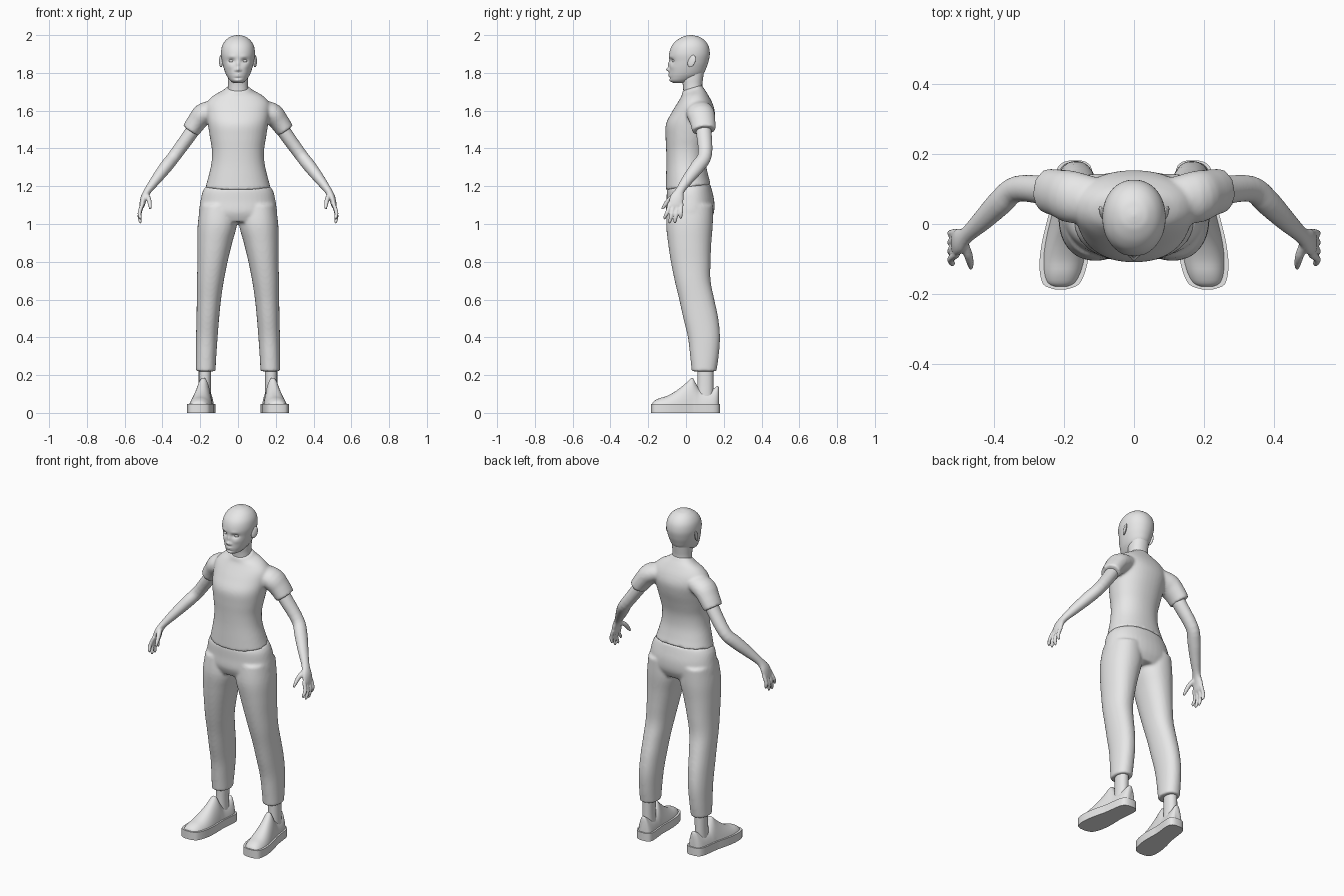
import bpy, bmesh, math
from mathutils import Vector

GREY = bpy.data.materials.new("plain_grey")
GREY.diffuse_color = (0.8, 0.8, 0.8, 1)


def smooth_rows(rows, steps):
    """Catmull-Rom interpolation through rows of numbers."""
    out = []
    for i in range(len(rows) - 1):
        a, b, c, d = (rows[max(i - 1, 0)], rows[i], rows[i + 1],
                      rows[min(i + 2, len(rows) - 1)])
        for k in range(steps):
            t = k / steps
            out.append([0.5 * (2 * q + (r - p) * t + (2 * p - 5 * q + 4 * r - s) * t * t
                               + (3 * q - p - 3 * r + s) * t ** 3)
                        for p, q, r, s in zip(a, b, c, d)])
    return out + [list(rows[-1])]


def oval(n, power=2.2):
    pts = []
    for k in range(n):
        c, s = math.cos(2 * math.pi * k / n), math.sin(2 * math.pi * k / n)
        pts.append((math.copysign(abs(c) ** (2 / power), c),
                    math.copysign(abs(s) ** (2 / power), s)))
    return pts


def skin(bm, rings, side=1):
    """Closed skin over a stack of rings; side=-1 mirrors it in x."""
    vs = [[bm.verts.new((p[0] * side, p[1], p[2])) for p in r] for r in rings]
    n = len(vs[0])
    for a, b in zip(vs, vs[1:]):
        for k in range(n):
            bm.faces.new((a[k], a[(k + 1) % n], b[(k + 1) % n], b[k]))
    bm.faces.new(vs[0][::-1])
    bm.faces.new(vs[-1])


def level_rings(rows, steps=4, n=40, power=2.2):
    """Rows: z, centre x, half width, front y, back y, tilt."""
    rings = []
    for z, cx, hw, yf, yb, tilt in smooth_rows(rows, steps):
        cy, ry = (yf + yb) / 2, (yb - yf) / 2
        rings.append([(cx + hw * c, cy + ry * s, z + tilt * ry * s)
                      for c, s in oval(n, power)])
    return rings


def tube_rings(rows, steps=4, n=24):
    """Rows: x, y, z, radius towards y, radius across."""
    rows = smooth_rows(rows, steps)
    rings = []
    for i, row in enumerate(rows):
        p = Vector(row[:3])
        t = (Vector(rows[min(i + 1, len(rows) - 1)][:3])
             - Vector(rows[max(i - 1, 0)][:3])).normalized()
        a = (Vector((0, 1, 0)) - t * t.y).normalized()
        b = t.cross(a)
        rings.append([p + a * row[3] * c + b * row[4] * s for c, s in oval(n, 2)])
    return rings


def finish(name, bm, voxel=0, rounds=4, angle=50):
    bmesh.ops.recalc_face_normals(bm, faces=bm.faces)
    me = bpy.data.meshes.new(name)
    bm.to_mesh(me)
    bm.free()
    me.materials.append(GREY)
    ob = bpy.data.objects.new(name, me)
    bpy.context.collection.objects.link(ob)
    bpy.ops.object.select_all(action='DESELECT')
    ob.select_set(True)
    bpy.context.view_layer.objects.active = ob
    if voxel:  # fuse overlapping skins into one soft surface
        m = ob.modifiers.new("fuse", 'REMESH')
        m.mode, m.voxel_size, m.use_smooth_shade = 'VOXEL', voxel, True
        m = ob.modifiers.new("soften", 'SMOOTH')
        m.factor, m.iterations = 0.5, rounds
    else:
        bpy.ops.object.shade_smooth_by_angle(angle=math.radians(angle))
    return ob


# Shirt: torso with two short sleeves
bm = bmesh.new()
torso = [(1.195, .172, -.108, .132, .12), (1.25, .157, -.106, .118, .06),
         (1.32, .141, -.104, .106, 0), (1.39, .138, -.105, .108, 0),
         (1.46, .149, -.108, .125, 0), (1.53, .160, -.106, .145, 0),
         (1.59, .169, -.076, .153, 0), (1.64, .166, -.046, .140, 0),
         (1.68, .130, -.026, .115, .1), (1.705, .080, -.022, .092, .3),
         (1.722, .062, -.016, .087, .3)]
skin(bm, level_rings([(z, 0, w, f, b, t) for z, w, f, b, t in torso]))
sleeve = [(.07, .06, 1.62, .06, .04), (.172, .076, 1.588, .074, .058),
          (.215, .088, 1.545, .068, .053), (.250, .095, 1.495, .063, .048)]
for s in (1, -1):
    skin(bm, tube_rings(sleeve), s)
finish("shirt", bm, .008, 5)

# Trousers: hips and two legs
bm = bmesh.new()
hips = [(1.2, 0, .170, -.100, .128, .1), (1.17, 0, .188, -.102, .138, .05),
        (1.12, 0, .199, -.103, .150, 0), (1.06, 0, .207, -.105, .148, 0),
        (1.01, 0, .195, -.085, .125, 0)]
skin(bm, level_rings(hips))
leg = [(1.1, .105, .095, -.095, .143), (1.0, .109, .104, -.105, .142),
       (.9, .123, .092, -.095, .134), (.8, .135, .080, -.080, .130),
       (.7, .146, .071, -.060, .130), (.6, .154, .064, -.036, .150),
       (.5, .160, .060, -.014, .171), (.4, .165, .057, .010, .180),
       (.3, .169, .054, .022, .173), (.22, .171, .052, .030, .161)]
for s in (1, -1):
    skin(bm, level_rings([r + (0,) for r in leg]), s)
finish("trousers", bm, .008, 5)

# Arms with palm, four fingers and thumb
bm = bmesh.new()
arm = [(.20, .085, 1.56, .040, .038), (.25, .095, 1.48, .041, .037),
       (.333, .100, 1.365, .037, .034), (.38, .062, 1.305, .038, .034),
       (.43, .012, 1.24, .031, .028), (.475, -.030, 1.18, .024, .020),
       (.497, -.048, 1.14, .036, .018), (.508, -.055, 1.10, .038, .014),
       (.511, -.056, 1.085, .030, .009)]
thumb = [(.485, -.055, 1.155, .014, .014), (.472, -.088, 1.13, .013, .013),
         (.466, -.112, 1.10, .011, .010), (.464, -.127, 1.078, .006, .006)]
fingers = [(-.086, -.112, 1.025), (-.065, -.086, 1.003),
           (-.044, -.058, 1.004), (-.024, -.028, 1.026)]
for s in (1, -1):
    skin(bm, tube_rings(arm), s)
    skin(bm, tube_rings(thumb, n=12), s)
    for y0, y1, z1 in fingers:
        ym, zm = (y0 + y1) / 2, (1.1 + z1) / 2
        skin(bm, tube_rings([(.504, y0, 1.11, .011, .011), (.521, ym, zm, .0105, .0105),
                             (.518, y1, z1 + .012, .009, .009),
                             (.515, y1, z1, .005, .005)], n=12), s)
finish("arms", bm, .005, 3)

# Ankles
bm = bmesh.new()
for s in (1, -1):
    skin(bm, level_rings([(.07, .176, .034, .055, .145, 0), (.15, .176, .032, .06, .145, 0),
                          (.26, .174, .034, .06, .145, 0)], n=24), s)
finish("ankles", bm)

# Shoes: rows along the foot of y, half width, height of the upper
shoe = [(-.178, .026, .052), (-.168, .044, .064), (-.14, .056, .078),
        (-.10, .062, .090), (-.05, .061, .118), (0, .055, .158),
        (.032, .050, .186), (.05, .049, .160), (.072, .048, .126),
        (.11, .048, .118), (.145, .045, .128), (.165, .036, .142), (.174, .022, .135)]


def foot_x(y):
    return .168 + .040 * (.175 - y) / .35


bm = bmesh.new()
for s in (1, -1):
    rings = []
    for y, w, h in smooth_rows(shoe, 3):
        rings.append([(foot_x(y) + w * c * (1 - .35 * max(e, 0) * h / .19), y,
                       .03 + (h - .03) * max(e, 0)) for c, e in oval(32, 2.4)])
    skin(bm, rings, s)
finish("shoe_uppers", bm, angle=60)

# Soles: slightly wider slabs following the same outline
bm = bmesh.new()
for s in (1, -1):
    rows = [(y * 1.02, w + .007) for y, w, h in smooth_rows(shoe, 3)]
    rows = [(-.186, .016)] + rows + [(.181, .016)]
    outline = [(foot_x(y) + w, y) for y, w in rows] + [(foot_x(y) - w, y) for y, w in rows[::-1]]
    skin(bm, [[(x, y, z) for x, y in outline] for z in (0, .048)], s)
finish("shoe_soles", bm, angle=40)

# Neck
bm = bmesh.new()
skin(bm, level_rings([(1.66, 0, .058, -.012, .09, 0), (1.73, 0, .053, -.016, .086, 0),
                      (1.77, 0, .054, -.022, .090, 0), (1.82, 0, .055, -.02, .098, 0)]))
finish("neck", bm)

# Head: skull loft, then soft pushes shape the face
bm = bmesh.new()
skull = [(1.746, .020, -.066, 0), (1.758, .040, -.083, .03), (1.78, .057, -.088, .075),
         (1.80, .067, -.089, .096), (1.83, .077, -.088, .109), (1.86, .084, -.087, .119),
         (1.90, .090, -.089, .126), (1.94, .085, -.077, .120), (1.97, .068, -.052, .101),
         (1.99, .043, -.020, .072), (1.997, .022, .002, .046), (2.0, .004, .02, .028)]
skin(bm, level_rings([(z, 0, w, f, b, 0) for z, w, f, b in skull], 6, 112, 2.1))
pushes = [  # x, z, spread x, spread z, push in y
    (0, 1.818, .010, .010, -.017), (0, 1.845, .008, .018, -.008),
    (.035, 1.864, .017, .011, .013), (.032, 1.886, .020, .008, -.003),
    (.014, 1.814, .006, .006, -.005), (0, 1.787, .018, .009, -.006),
    (0, 1.7865, .018, .0025, .004), (0, 1.772, .020, .005, .004),
    (0, 1.760, .016, .008, -.004), (.042, 1.832, .016, .014, -.003)]
for v in bm.verts:
    if v.co.y < 0:
        x, z, dy = abs(v.co.x), v.co.z, 0
        for px, pz, sx, sz, d in pushes:
            dy += d * math.exp(-((x - px) / sx) ** 2 - ((z - pz) / sz) ** 2)
        v.co.y += dy
finish("head", bm, angle=80)


# Eyes and ears: mirrored ellipsoids
def pair(name, centre, size, tilt=0.0, flare=0.0):
    bm = bmesh.new()
    for s in (1, -1):
        vs = bmesh.ops.create_uvsphere(bm, u_segments=24, v_segments=16, radius=1)["verts"]
        for v in vs:
            x, y, z = (a * b for a, b in zip(v.co, size))
            v.co = (s * (centre[0] + x + flare * y), centre[1] + y + tilt * z, centre[2] + z)
    finish(name, bm, angle=80)


pair("eyes", (.034, -.060, 1.863), (.015, .014, .010))
pair("ears", (.090, .030, 1.862), (.008, .020, .032), .25, .35)
